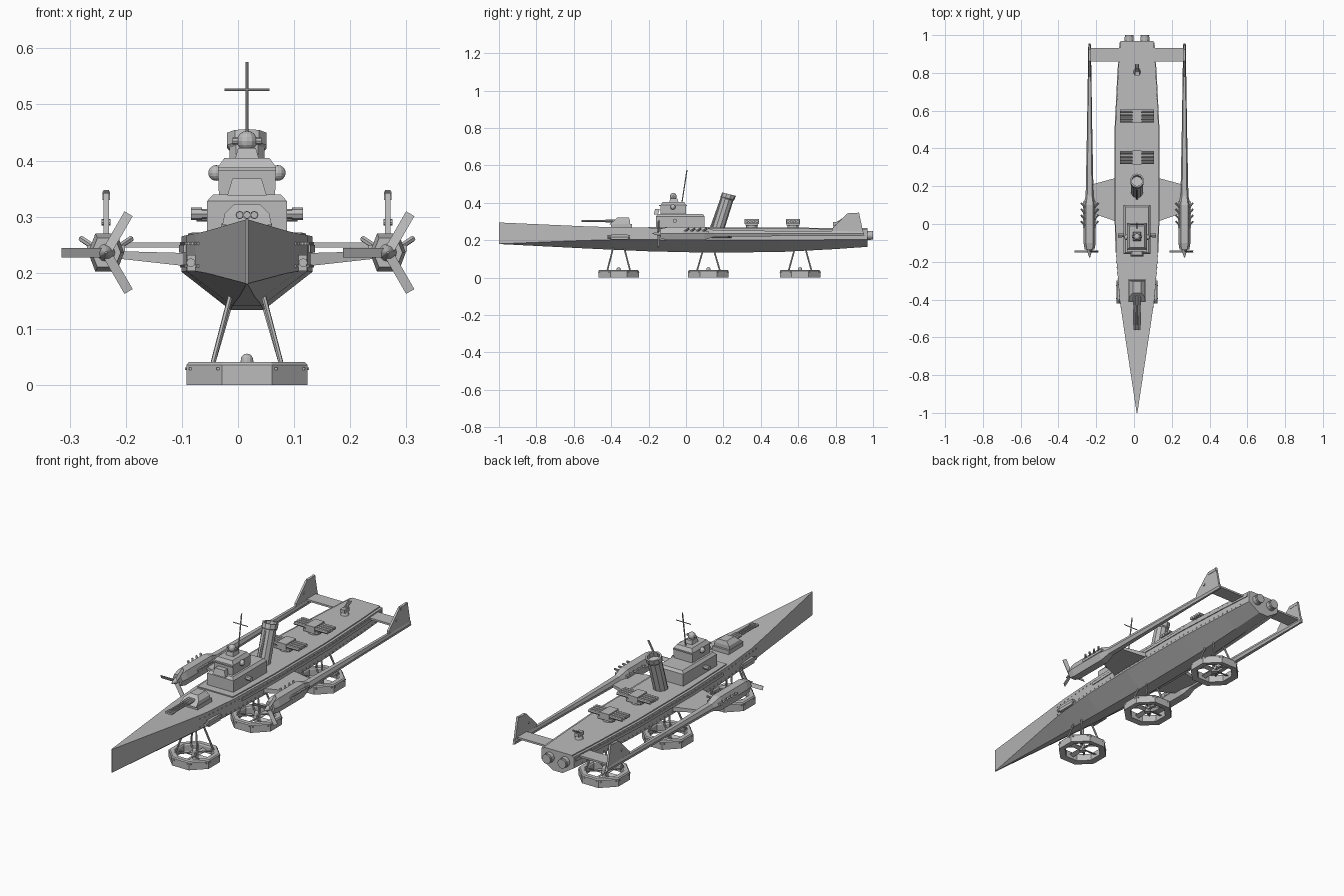
import bpy, bmesh
from math import pi, sin, cos
from mathutils import Vector, Matrix

if "Cube" in bpy.data.objects:
    bpy.data.objects.remove(bpy.data.objects["Cube"])

CX = 0.016  # centreline of the hull
grey = bpy.data.materials.new("hull_grey")
grey.use_nodes = True
GREY = (0.5, 0.5, 0.5, 1)
grey.diffuse_color = GREY
grey.node_tree.nodes["Principled BSDF"].inputs["Base Color"].default_value = GREY


def finish(name, bm):
    bmesh.ops.recalc_face_normals(bm, faces=bm.faces)
    me = bpy.data.meshes.new(name)
    bm.to_mesh(me)
    bm.free()
    me.materials.append(grey)
    ob = bpy.data.objects.new(name, me)
    ob.location.x = CX
    bpy.context.scene.collection.objects.link(ob)
    return ob


def loft(name, rings, closed=False):
    """Skin equal-sized rings of points; cap the ends or close the loop."""
    bm = bmesh.new()
    vs = [[bm.verts.new(p) for p in r] for r in rings]
    n = len(vs[0])
    pairs = list(zip(vs, vs[1:] + vs[:1])) if closed else list(zip(vs, vs[1:]))
    for a, b in pairs:
        for i in range(n):
            j = (i + 1) % n
            bm.faces.new((a[i], a[j], b[j], b[i]))
    if not closed:
        bm.faces.new(vs[0])
        bm.faces.new(vs[-1])
    bmesh.ops.remove_doubles(bm, verts=bm.verts, dist=1e-5)
    return finish(name, bm)


def rect(x, y0, y1, z):
    return [(-x, y0, z), (x, y0, z), (x, y1, z), (-x, y1, z)]


def box(name, x, y, z):
    return loft(name, [[(i, j, k) for i, j in
                        ((x[0], y[0]), (x[1], y[0]), (x[1], y[1]), (x[0], y[1]))] for k in z])


def rod(name, a, b, r, r2=None, n=8):
    a, b = Vector(a), Vector(b)
    d = b - a
    bm = bmesh.new()
    m = Matrix.Translation((a + b) / 2) @ d.to_track_quat('Z', 'Y').to_matrix().to_4x4()
    bmesh.ops.create_cone(bm, cap_ends=True, segments=n, radius1=r,
                          radius2=r if r2 is None else r2, depth=d.length, matrix=m)
    return finish(name, bm)


def ball(name, c, r):
    bm = bmesh.new()
    bmesh.ops.create_uvsphere(bm, u_segments=12, v_segments=8, radius=r,
                              matrix=Matrix.Translation(c))
    return finish(name, bm)


def studs(name, points, size):
    bm = bmesh.new()
    for p in points:
        bmesh.ops.create_cube(bm, size=size, matrix=Matrix.Translation(p))
    return finish(name, bm)


# Hull: y, half width, deck z, chine z, keel half width, keel z
HULL = [(-1, .002, .295, .181, .001, .18), (-.55, .07, .275, .199, .014, .157),
        (-.4, .092, .27, .203, .02, .15), (-.2, .108, .267, .203, .026, .141),
        (.1, .117, .265, .202, .03, .134), (.5, .115, .263, .202, .03, .137),
        (.8, .1, .261, .203, .028, .153), (.97, .088, .26, .205, .026, .165)]
loft("hull", [[(-k, y, kz), (k, y, kz), (w, y, c), (w, y, d), (-w, y, d), (-w, y, c)]
              for y, w, d, c, k, kz in HULL])
loft("deck_plate", [[(s * (w - .012), y, d + h) for s, h in ((-1, -.01), (1, -.01), (1, .005), (-1, .005))]
                    for y, w, d, c, k, kz in HULL[3:]])


def hull_width(y):
    for a, b in zip(HULL, HULL[1:]):
        if y <= b[0]:
            return a[1] + (b[1] - a[1]) * (y - a[0]) / (b[0] - a[0])


# Rivets and side fittings of the hull
studs("hull_rivets", [(s * hull_width(y), y, z) for s in (-1, 1) for z in (.212, .252)
                      for y in [-.44 + .03 * i for i in range(46)]], .005)
for s in (-1, 1):
    loft("armour_belt", [[(s * (hull_width(y) + t), y, z) for t, z in
                          ((-.004, .236), (.004, .236), (.004, .25), (-.004, .25))]
                         for y in (-.15, .1, .5, .8, .96)])
    box("side_port", (s * .078, s * .107), (-.4, -.31), (.203, .232))
    rod("port_tube", (s * .1, -.42, .218), (s * .1, -.3, .218), .008)
    rod("stern_thruster", (s * .042, .95, .226), (s * .042, 1, .226), .018, .023, 12)
    rod("thruster_plug", (s * .042, .96, .226), (s * .042, .99, .226), .024, n=12)

# Main turret with three barrels
loft("turret_base", [rect(.045, -.4, -.29, .265), rect(.045, -.4, -.29, .288)])
loft("turret", [rect(.044, -.41, -.3, .285), rect(.04, -.385, -.3, .305),
                rect(.022, -.365, -.305, .323)])
for x in (-.013, 0, .013):
    rod("gun_barrel", (x, -.36, .303), (x, -.555, .303), .0045)
    rod("gun_muzzle", (x, -.535, .303), (x, -.56, .303), .0065)
    rod("gun_sleeve", (x, -.36, .303), (x, -.43, .303), .0075)

# Superstructure
loft("deckhouse", [rect(.071, -.16, .1, .262), rect(.071, -.16, .1, .328),
                   rect(.06, -.15, .09, .34)])
loft("deckhouse_front", [rect(.035, -.172, -.15, .338), rect(.026, -.165, -.14, .368)])
loft("bridge", [rect(.05, -.135, 0, .338), rect(.052, -.135, 0, .388), rect(.04, -.125, -.01, .405)])
loft("bridge_visor", [rect(.052, -.145, .005, .382), rect(.052, -.145, .005, .388)])
loft("rangefinder_base", [rect(.022, -.09, -.04, .4), rect(.016, -.085, -.045, .422)])
ball("rangefinder", (0, -.068, .435), .018)
rod("rangefinder_bar", (-.026, -.068, .435), (.026, -.068, .435), .006)
for s in (-1, 1):
    ball("side_lamp", (s * .055, -.07, .378), .014)
    rod("side_gun_mount", (s * .06, -.06, .305), (s * .085, -.06, .305), .009)
    rod("side_gun", (s * .08, -.06, .305), (s * .1, -.06, .305), .011)
rod("mast", (0, -.022, .4), (0, .005, .575), .003)
rod("mast_yard", (-.04, -.003, .526), (.04, -.003, .526), .0022)


# Raked funnel with a rim
def oct_ring(r, y, z, n=10):
    return [(r * cos(2 * pi * (i + .5) / n), y + r * sin(2 * pi * (i + .5) / n),
             z - .25 * r * sin(2 * pi * (i + .5) / n)) for i in range(n)]


loft("funnel", [oct_ring(r, y, z) for r, y, z in
                ((.033, .17, .26), (.033, .22, .42), (.037, .222, .425), (.037, .23, .447),
                 (.029, .23, .447), (.029, .223, .425))])
rod("steam_pipe", (0, .132, .262), (0, .192, .43), .006)

# Tube launchers on the aft deck
for y in (.352, .572):
    rod("launcher_pivot", (0, y, .26), (0, y, .29), .03, n=12)
    box("launcher_bed", (-.04, .04), (y - .034, y + .034), (.278, .29))
    for i in range(4):
        ty = y - .027 + .018 * i
        rod("launch_tube", (-.09, ty, .3), (.09, ty, .3), .0085)
    box("launcher_strap", (-.025, .025), (y - .038, y + .038), (.288, .313))

# Stern gun
rod("stern_gun_base", (0, .805, .26), (0, .805, .283), .022, .014, 10)
box("stern_gun_body", (-.012, .012), (.785, .825), (.28, .297))
for s in (-1, 1):
    rod("stern_gun_barrel", (s * .006, .8, .29), (s * .006, .845, .318), .004)

# Engine outriggers
PZ = .236
for s in (-1, 1):
    X = s * .251
    # faceted nacelle running into a slim boom
    loft("nacelle_boom", [[(X + w * a, y, PZ + h * b) for a, b in
                           ((-.6, -1), (.6, -1), (1, 0), (.6, 1), (-.6, 1), (-1, 0))]
                          for y, w, h in ((-.135, .026, .026), (-.1, .032, .034), (.1, .032, .034),
                                          (.15, .021, .018), (.5, .014, .014), (.95, .007, .012))])
    rod("spinner", (X, -.125, PZ), (X, -.178, PZ), .019, .002, 12)
    for k in range(3):
        a = pi + k * 2 * pi / 3
        u, v = Vector((cos(a), 0, sin(a))), Vector((-sin(a), 0, cos(a)))
        hub = Vector((X, -.146, PZ))
        loft("propeller_blade", [[hub + u * r + v * p * .0085 + Vector((0, p * .004 + q * .0015, 0))
                                  for p, q in ((-1, -1), (1, -1), (1, 1), (-1, 1))]
                                 for r in (.008, .08)])
    for t in (-1, 1):
        box("exhaust_manifold", (X + t * .018, X + t * .034), (-.02, .12), (.238, .25))
        for i in range(4):
            y = .0 + .032 * i
            rod("exhaust_pipe", (X + t * .022, y - .01, .246), (X + t * .045, y + .014, .261), .0055, n=6)
    # wing and stern crossbar
    loft("wing", [[(s * x, y0, z - t), (s * x, y1, z - t), (s * x, y1, z + t), (s * x, y0, z + t)]
                  for x, y0, y1, z, t in ((.1, .01, .247, .223, .012), (.245, .06, .208, .233, .006))])
    box("stern_crossbar", (s * .08, s * .25), (.86, .932), (.245, .254))
    # tail fin
    loft("tail_fin", [[(X + t, y, z) for y, z in ((.78, .245), (.78, .262), (.862, .342),
                                                  (.925, .348), (.948, .24), (.955, .225))]
                      for t in (-.005, .005)])
    rod("fin_pivot", (X - .008, .84, .29), (X + .008, .84, .29), .006)
    box("fin_cap", (X - .0065, X + .0065), (.87, .925), (.33, .345))

# Lift rotors below the hull
for cy, top in ((-.36, .152), (.12, .138), (.61, .144)):
    ring = []
    for r, z in ((.117, 0), (.117, .036), (.112, .041), (.09, .041), (.086, .035), (.086, .004)):
        ring.append([(r * cos(pi / 8 + i * pi / 4), cy + r * sin(pi / 8 + i * pi / 4), z)
                     for i in range(8)])
    loft("rotor_ring", ring, closed=True)
    ends = [(.108 * cos(i * pi / 4), .108 * sin(i * pi / 4), i * pi / 4) for i in range(8)]
    studs("ring_rivets", [(x - t * sin(a), cy + y + t * cos(a), .029)
                          for x, y, a in ends for t in (-.035, .035)], .005)
    rod("rotor_hub", (0, cy, .008), (0, cy, .045), .015, .011, 12)
    ball("rotor_cap", (0, cy, .045), .011)
    for k in range(4):
        a = k * pi / 2
        u, v = Vector((cos(a), sin(a), 0)), Vector((-sin(a), cos(a), 0))
        c = Vector((0, cy, .02))
        loft("rotor_blade", [[c + u * r + v * p * .01 + Vector((0, 0, p * .004 + q * .001))
                              for p, q in ((-1, -1), (1, -1), (1, 1), (-1, 1))] for r in (.01, .08)])
        d = Vector((cos(a + pi / 4), sin(a + pi / 4), 0))
        rod("rotor_spoke", (0, cy, .036), d * .094 + Vector((0, cy, .036)), .004, n=6)
        rod("rotor_leg", (d.x * .04, cy + d.y * .04, top + .012),
            (d.x * .087, cy + d.y * .087, .036), .0045, n=6)
